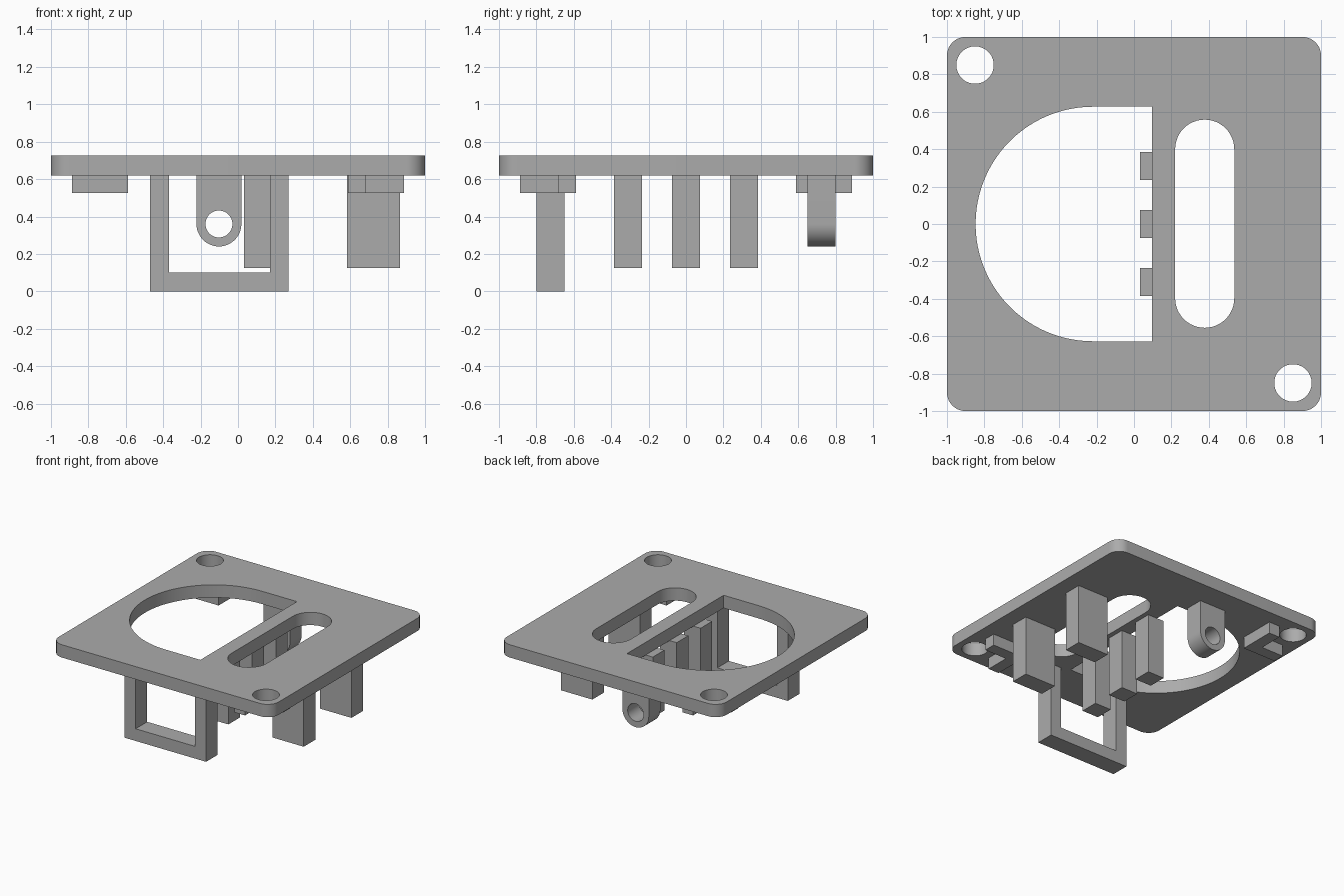
import bpy, bmesh, math

cube = bpy.data.objects.get("Cube")
if cube:
    bpy.data.objects.remove(cube, do_unlink=True)

grey = bpy.data.materials.new("matte_grey")
grey.use_nodes = True
colour = (0.41, 0.41, 0.41, 1)
grey.diffuse_color = colour
grey.node_tree.nodes["Principled BSDF"].inputs["Base Color"].default_value = colour

PLATE_BOTTOM, PLATE_TOP = 0.62, 0.725
EMBED = PLATE_BOTTOM + 0.001


def arc(cx, cy, r, start, end, steps=16):
    angles = [math.radians(start + (end - start) * i / steps) for i in range(steps + 1)]
    return [(cx + r * math.cos(a), cy + r * math.sin(a)) for a in angles]


def circle(cx, cy, r):
    return arc(cx, cy, r, 0, 360, 48)[:-1]


def rect(x0, x1, y0, y1):
    return [(x0, y0), (x1, y0), (x1, y1), (x0, y1)]


def extrude(name, loops, low, high, upright=False):
    """Fill outlines (later loops are holes) and extrude along z, or along y if upright."""
    curve = bpy.data.curves.new(name, "CURVE")
    curve.dimensions = "2D"
    curve.fill_mode = "BOTH"
    curve.extrude = (high - low) / 2
    for loop in loops:
        spline = curve.splines.new("POLY")
        spline.points.add(len(loop) - 1)
        for point, (x, y) in zip(spline.points, loop):
            point.co = (x, y, 0, 1)
        spline.use_cyclic_u = True
    source = bpy.data.objects.new(name + "_outline", curve)
    bpy.context.collection.objects.link(source)
    graph = bpy.context.evaluated_depsgraph_get()
    mesh = bpy.data.meshes.new_from_object(source.evaluated_get(graph))
    bpy.data.objects.remove(source, do_unlink=True)
    bpy.data.curves.remove(curve)

    bm = bmesh.new()
    bm.from_mesh(mesh)
    bmesh.ops.remove_doubles(bm, verts=bm.verts, dist=0.0001)
    bmesh.ops.recalc_face_normals(bm, faces=bm.faces)
    bm.to_mesh(mesh)
    bm.free()
    mesh.name = name
    mesh.materials.clear()
    mesh.materials.append(grey)
    mesh.shade_smooth()
    mesh.set_sharp_from_angle(angle=math.radians(30))

    part = bpy.data.objects.new(name, mesh)
    middle = (low + high) / 2
    if upright:
        part.rotation_euler.x = math.pi / 2
        part.location.y = middle
    else:
        part.location.z = middle
    bpy.context.collection.objects.link(part)
    return part


# Rounded plate with two screw holes, a D-shaped window and a long slot
outline = (arc(0.9, 0.9, 0.1, 0, 90) + arc(-0.9, 0.9, 0.1, 90, 180)
           + arc(-0.9, -0.9, 0.1, 180, 270) + arc(0.9, -0.9, 0.1, 270, 360))
window = arc(-0.22, 0, 0.627, 90, 270, 48) + [(0.097, -0.627), (0.097, 0.627)]
slot = arc(0.378, 0.4, 0.158, 0, 180, 24) + arc(0.378, -0.397, 0.158, 180, 360, 24)
extrude("plate", [outline, circle(-0.85, 0.85, 0.1), circle(0.85, -0.85, 0.1), window, slot],
        PLATE_BOTTOM, PLATE_TOP)

# Square hanging loop at the front
extrude("front_loop", [[(-0.47, EMBED), (-0.47, 0), (0.27, 0), (0.27, EMBED),
                        (0.17, EMBED), (0.17, 0.1), (-0.37, 0.1), (-0.37, EMBED)]],
        -0.8, -0.65, upright=True)

# Rounded lug with a pin hole at the back
lug = arc(-0.102, 0.36, 0.12, 180, 360, 24) + [(0.018, EMBED), (-0.222, EMBED)]
extrude("back_lug", [lug, circle(-0.102, 0.36, 0.072)], 0.65, 0.8, upright=True)

# Three slim posts beside the window, two wide posts on the outer side
for i, y in enumerate((-0.31, 0, 0.31)):
    extrude(f"slim_post_{i + 1}", [rect(0.032, 0.182, y - 0.075, y + 0.075)], 0.125, EMBED)
    if y:
        extrude(f"wide_post_{'front' if y < 0 else 'back'}",
                [rect(0.582, 0.867, y - 0.075, y + 0.075)], 0.125, EMBED)

# L-shaped stops hugging the two screw holes
bracket = [(0.587, 0.587), (0.887, 0.587), (0.887, 0.685),
           (0.685, 0.685), (0.685, 0.887), (0.587, 0.887)]
for name, sign in (("front_corner_stop", 1), ("back_corner_stop", -1)):
    extrude(name, [[(sign * x, -sign * y) for x, y in bracket]], 0.525, EMBED)
